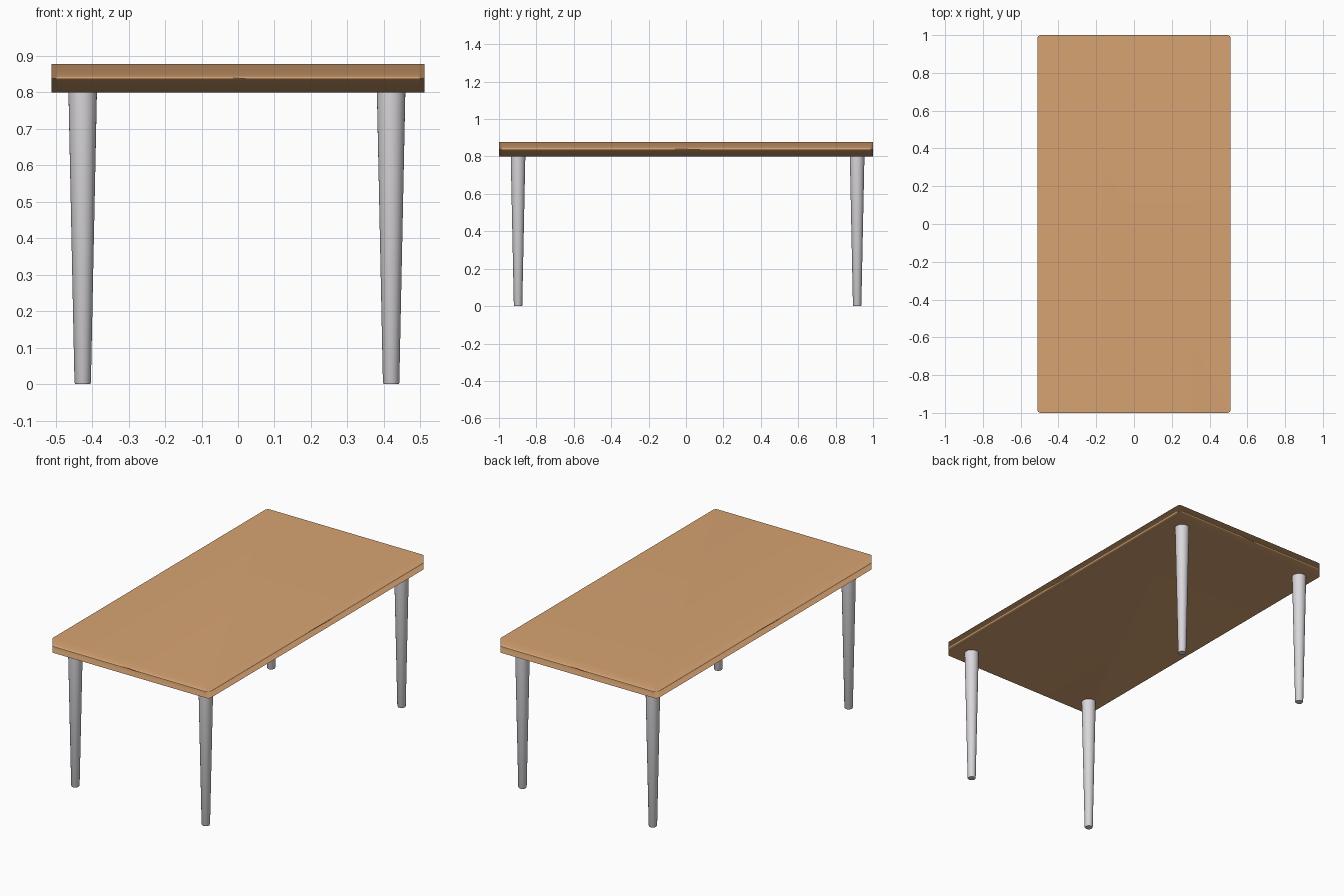
import bpy, bmesh, math

if "Cube" in bpy.data.objects:
    bpy.data.objects.remove(bpy.data.objects["Cube"])


def material(name, color):
    m = bpy.data.materials.new(name)
    m.diffuse_color = (*color, 1)
    m.use_nodes = True
    m.node_tree.nodes["Principled BSDF"].inputs["Base Color"].default_value = m.diffuse_color
    return m


def finish(bm, name, mat):
    bmesh.ops.recalc_face_normals(bm, faces=bm.faces)
    me = bpy.data.meshes.new(name)
    bm.to_mesh(me)
    bm.free()
    me.materials.append(mat)
    ob = bpy.data.objects.new(name, me)
    bpy.context.collection.objects.link(ob)
    for p in me.polygons:
        p.use_smooth = True
    return ob


wood = material("warm wood", (0.68, 0.37, 0.17))
metal = material("pale grey metal", (0.70, 0.68, 0.71))

# Tabletop: slab with rounded vertical corners and softly blended side shading
HX, HY, Z0, Z1 = 0.512, 1.0, 0.80, 0.878
bm = bmesh.new()
bmesh.ops.create_cube(bm, size=1)
for v in bm.verts:
    v.co = (v.co.x * 2 * HX, v.co.y * 2 * HY, Z0 + (v.co.z + 0.5) * (Z1 - Z0))
corners = [e for e in bm.edges if abs(e.verts[0].co.z - e.verts[1].co.z) > 0.01]
bmesh.ops.bevel(bm, geom=corners, offset=0.018, segments=4, profile=0.5, affect='EDGES')
top = finish(bm, "tabletop", wood)
top.modifiers.new("Weighted normals", 'WEIGHTED_NORMAL').weight = 50


# Legs: round tapered posts with a slightly eased foot
def leg(name, x, y):
    bm = bmesh.new()
    profile = [(0.0205, 0.0), (0.0225, 0.004), (0.039, Z0)]
    n = 32
    rings = [[bm.verts.new((x + r * math.cos(2 * math.pi * i / n),
                            y + r * math.sin(2 * math.pi * i / n), z))
              for i in range(n)] for r, z in profile]
    for a, b in zip(rings, rings[1:]):
        for i in range(n):
            j = (i + 1) % n
            bm.faces.new((a[i], a[j], b[j], b[i]))
    bm.faces.new(rings[0])
    bm.faces.new(rings[-1])
    ob = finish(bm, name, metal)
    bpy.ops.object.select_all(action='DESELECT')
    ob.select_set(True)
    bpy.context.view_layer.objects.active = ob
    bpy.ops.object.shade_smooth_by_angle(angle=math.radians(35))


for y, end in ((-0.898, "front"), (0.915, "back")):
    for x, side in ((-0.426, "left"), (0.42, "right")):
        leg(f"{end}_{side}_leg", x, y)
